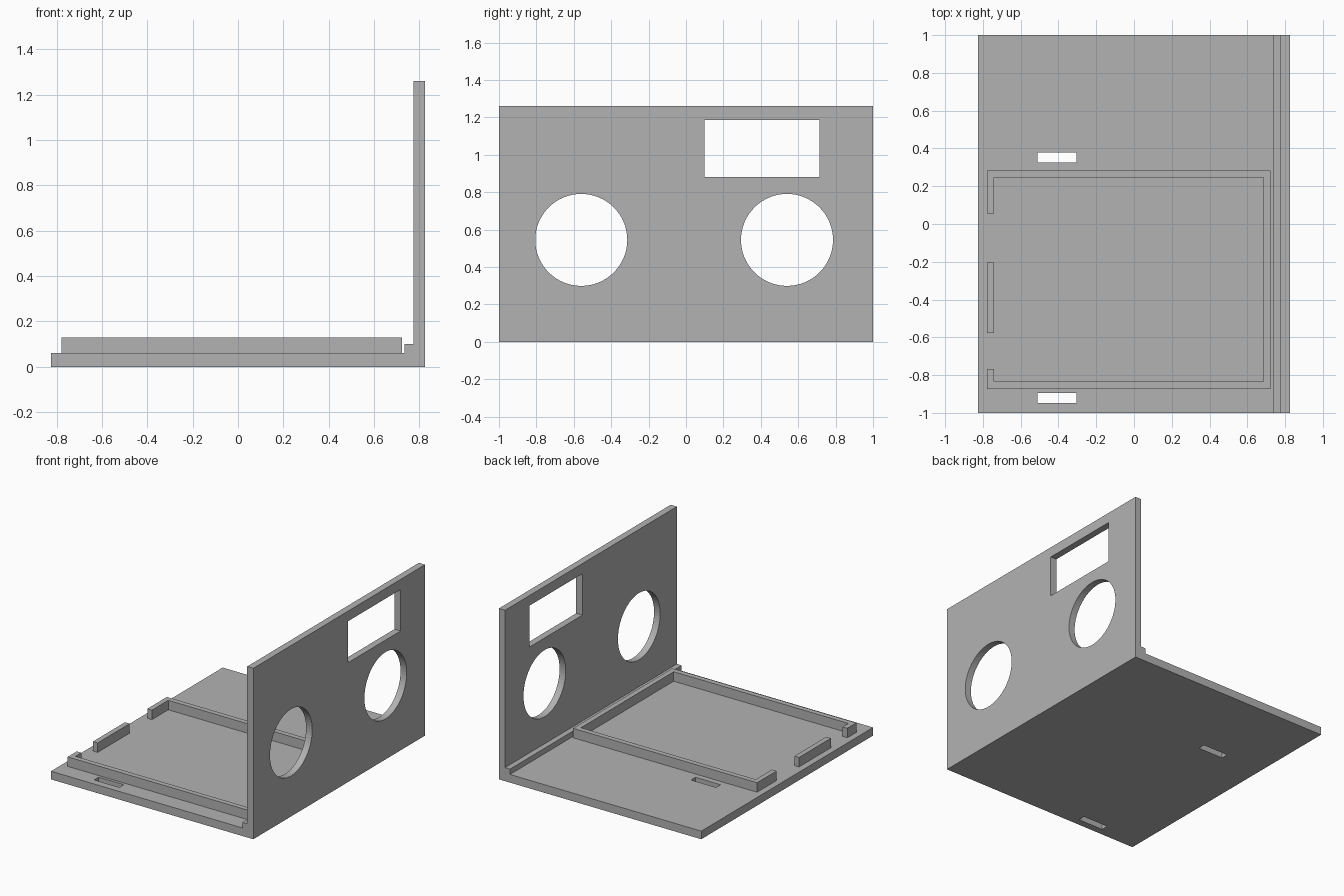
import bpy, bmesh, math
from mathutils import Matrix, Vector

cube = bpy.data.objects.get("Cube")
if cube:
    bpy.data.objects.remove(cube, do_unlink=True)

GREY = (0.45, 0.45, 0.45, 1.0)
grey = bpy.data.materials.new("plain grey")
grey.use_nodes = True
grey.diffuse_color = GREY
grey.node_tree.nodes["Principled BSDF"].inputs["Base Color"].default_value = GREY


def rect(u0, u1, v0, v1):
    return [(u0, v0), (u1, v0), (u1, v1), (u0, v1)]


def circle(u, v, r, sides=64):
    steps = [2 * math.pi * i / sides for i in range(sides)]
    return [(u + r * math.cos(a), v + r * math.sin(a)) for a in steps]


def plate(name, loops, low, high, matrix=Matrix()):
    """Fill an outline with optional holes and extrude it from low to high."""
    bm = bmesh.new()
    for loop in loops:
        verts = [bm.verts.new((u, v, low)) for u, v in loop]
        for a, b in zip(verts, verts[1:] + verts[:1]):
            bm.edges.new((a, b))
    bmesh.ops.triangle_fill(bm, edges=bm.edges[:], use_beauty=True, normal=Vector((0, 0, 1)))
    top = bmesh.ops.extrude_face_region(bm, geom=bm.faces[:], use_keep_orig=True)["geom"]
    moved = [g for g in top if isinstance(g, bmesh.types.BMVert)]
    bmesh.ops.translate(bm, verts=moved, vec=(0, 0, high - low))
    bm.transform(matrix)
    bmesh.ops.recalc_face_normals(bm, faces=bm.faces[:])
    mesh = bpy.data.meshes.new(name)
    bm.to_mesh(mesh)
    bm.free()
    mesh.materials.append(grey)
    obj = bpy.data.objects.new(name, mesh)
    bpy.context.collection.objects.link(obj)
    return obj


# Overall sizes
SIDE, PANEL_IN, FLOOR, HEIGHT = 0.825, 0.775, 0.06, 1.26

# Base plate with two strap slots
slots = [rect(-0.51, -0.305, v, v + 0.053) for v in (-0.947, 0.325)]
plate("base_plate", [rect(-SIDE, PANEL_IN, -1, 1)] + slots, 0, FLOOR)

# Upright panel with two round openings and a window, drawn in y-z
upright = Matrix(((0, 0, 1, 0), (1, 0, 0, 0), (0, 1, 0, 0), (0, 0, 0, 1)))
openings = [circle(y, 0.545, 0.246) for y in (-0.56, 0.54)]
openings.append(rect(0.1, 0.715, 0.88, 1.185))
plate("upright_panel", [rect(-1, 1, 0, HEIGHT)] + openings, PANEL_IN, SIDE, upright)

# Ledge along the foot of the panel
plate("corner_ledge", [rect(0.735, PANEL_IN, -1, 1)], FLOOR, 0.1)

# Tray rim: one wall running round three sides with returned ends
T = 0.038
x0, x1, y0, y1 = -0.778, 0.723, -0.873, 0.283
lip_low, lip_high = -0.768, 0.055
rim = [(x0, lip_low), (x0, y0), (x1, y0), (x1, y1), (x0, y1), (x0, lip_high),
       (x0 + T, lip_high), (x0 + T, y1 - T), (x1 - T, y1 - T),
       (x1 - T, y0 + T), (x0 + T, y0 + T), (x0 + T, lip_low)]
plate("tray_rim", [rim], FLOOR, 0.13)

# Separate stop between the returned ends
plate("tray_stop", [rect(x0, x0 + T, -0.577, -0.205)], FLOOR, 0.13)
